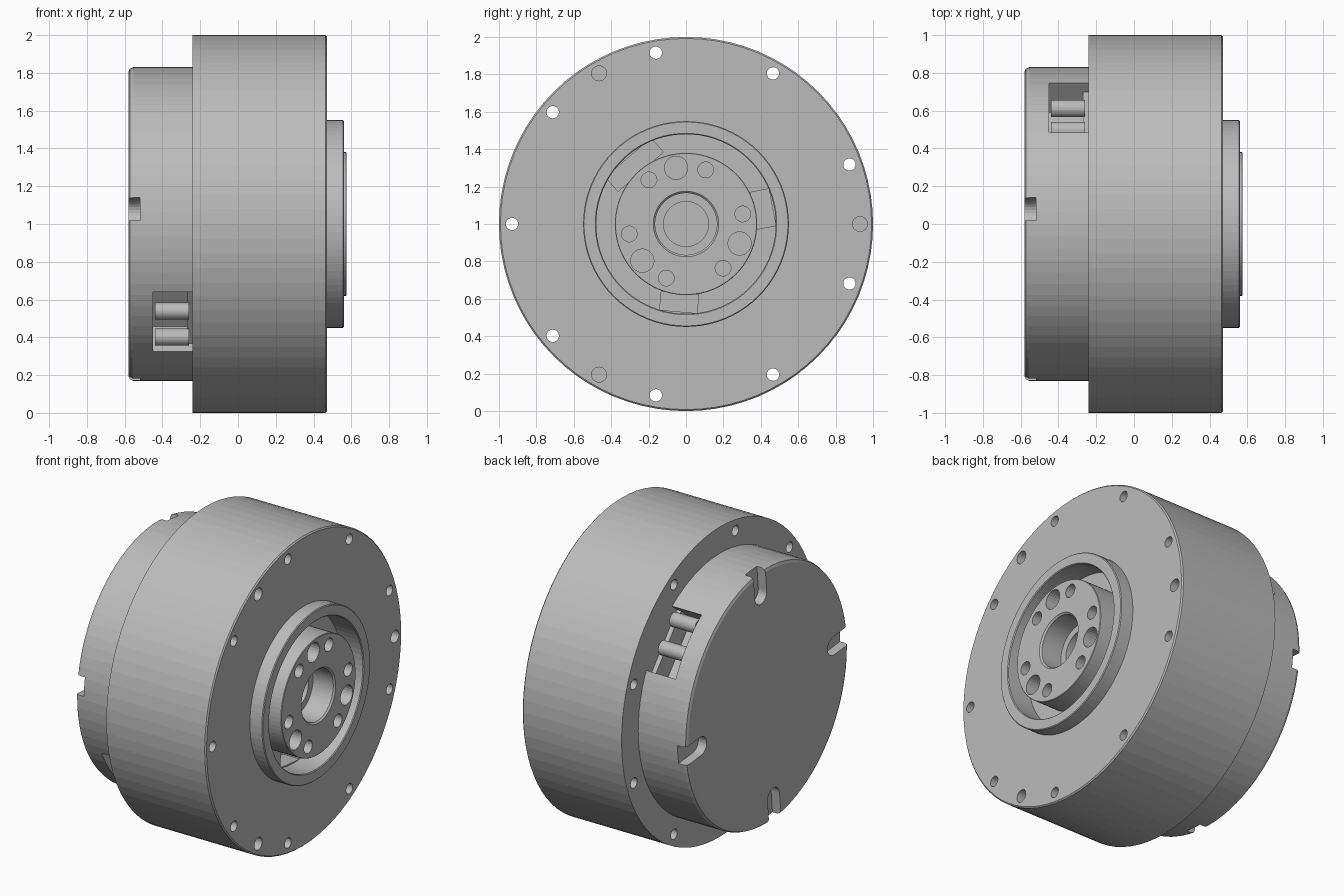
import bpy, bmesh
from math import radians, pi
from mathutils import Matrix, Vector

cube = bpy.data.objects.get("Cube")
if cube:
    bpy.data.objects.remove(cube, do_unlink=True)

SEGMENTS = 80
AXIS = Matrix.Translation((0, 0, 1))

grey = bpy.data.materials.new("machined grey")
grey.use_nodes = True
grey.diffuse_color = (0.5, 0.5, 0.5, 1)
grey.node_tree.nodes["Principled BSDF"].inputs["Base Color"].default_value = grey.diffuse_color


def add_object(name, bm):
    bmesh.ops.recalc_face_normals(bm, faces=bm.faces)
    mesh = bpy.data.meshes.new(name)
    bm.to_mesh(mesh)
    bm.free()
    mesh.materials.append(grey)
    obj = bpy.data.objects.new(name, mesh)
    bpy.context.collection.objects.link(obj)
    return obj


def revolve(name, profile):
    """Turn (x, radius) points around the horizontal axis."""
    bm = bmesh.new()
    verts = [bm.verts.new((x, r, 1)) for x, r in profile]
    edges = [bm.edges.new(pair) for pair in zip(verts, verts[1:])]
    bmesh.ops.spin(bm, geom=verts + edges, cent=(0, 0, 1), axis=(1, 0, 0),
                   angle=2 * pi, steps=SEGMENTS)
    bmesh.ops.remove_doubles(bm, verts=bm.verts, dist=0.0005)
    return add_object(name, bm)


def polar(angle):
    return AXIS @ Matrix.Rotation(radians(angle), 4, 'X')


def rod(bm, x0, x1, radius, angle, distance, offset=0):
    """Cylinder along x at a polar position."""
    place = polar(angle) @ Matrix.Translation(((x0 + x1) / 2, distance, offset))
    return bmesh.ops.create_cone(
        bm, cap_ends=True, segments=24, radius1=radius, radius2=radius,
        depth=x1 - x0, matrix=place @ Matrix.Rotation(pi / 2, 4, 'Y'))["verts"]


def block(bm, x0, x1, r0, r1, width, angle):
    """Box reaching from radius r0 to r1."""
    place = polar(angle) @ Matrix.Translation(((x0 + x1) / 2, (r0 + r1) / 2, 0))
    scale = Matrix.Diagonal((x1 - x0, r1 - r0, width, 1))
    bmesh.ops.create_cube(bm, size=1, matrix=place @ scale)


def cut(target, bm):
    cutter = add_object("cutter", bm)
    cutter.hide_render = True
    mod = target.modifiers.new("cut", 'BOOLEAN')
    mod.operation = 'DIFFERENCE'
    mod.solver = 'EXACT'
    mod.use_self = True
    mod.object = cutter
    graph = bpy.context.evaluated_depsgraph_get()
    result = bpy.data.meshes.new_from_object(target.evaluated_get(graph))
    target.modifiers.clear()
    target.data = result
    bpy.data.objects.remove(cutter, do_unlink=True)


# Main housing with raised front collar and ring groove
housing = revolve("housing", [
    (-0.24, 0), (-0.24, 1), (0.462, 1), (0.47, 0.992), (0.47, 0.55),
    (0.555, 0.55), (0.56, 0.545), (0.56, 0.485), (0.555, 0.48),
    (0.40, 0.48), (0.40, 0.36), (0.1, 0.36), (0.1, 0)])
bm = bmesh.new()
for third in (0, 120, 240):
    rod(bm, 0.3, 0.6, 0.04, third, 0.93)
    for step in (-20, 20, 60):
        rod(bm, -0.4, 0.6, 0.033, third + step, 0.93)
# Deeper openings in the groove floor
for angle, width in ((131, 0.32), (265, 0.2), (11, 0.2)):
    block(bm, 0.28, 0.401, 0.37, 0.47, width, angle)
cut(housing, bm)

# Output hub with stepped bore and bolt holes
hub = revolve("output_hub", [
    (0.09, 0), (0.09, 0.38), (0.572, 0.38), (0.575, 0.377), (0.575, 0.175),
    (0.565, 0.165), (0.42, 0.165), (0.42, 0.12), (0.2, 0.12), (0.2, 0)])
bm = bmesh.new()
for third in (100, 220, 340):
    rod(bm, 0.42, 0.7, 0.062, third, 0.305)
    for step in (-30, 30):
        rod(bm, 0.45, 0.7, 0.042, third + step, 0.308)
cut(hub, bm)

# Rear cap with rim slots and two side windows
cap = revolve("rear_cap", [
    (-0.58, 0), (-0.58, 0.805), (-0.573, 0.822), (-0.555, 0.83),
    (-0.23, 0.83), (-0.23, 0)])
bm = bmesh.new()
for quarter in range(4):
    angle = 84.5 + 90 * quarter
    ends = rod(bm, -0.7, -0.52, 0.06, angle, 0.68) + rod(bm, -0.7, -0.52, 0.06, angle, 0.95)
    hull = bmesh.ops.convex_hull(bm, input=ends)
    inside = {f for v in ends for f in v.link_faces} - set(hull["geom"])
    bmesh.ops.delete(bm, geom=list(inside), context='FACES_ONLY')
for angle in (40, 220):
    block(bm, -0.45, -0.27, 0.6, 0.95, 0.41, angle)
    block(bm, -0.28, -0.24, 0.74, 0.95, 0.41, angle)
cut(cap, bm)

# Pins inside the windows
for side, angle in (("upper", 40), ("lower", 220)):
    bm = bmesh.new()
    for offset in (-0.04, 0.14):
        rod(bm, -0.44, -0.26, 0.045, angle, 0.765, offset)
    add_object(side + "_window_pins", bm)
